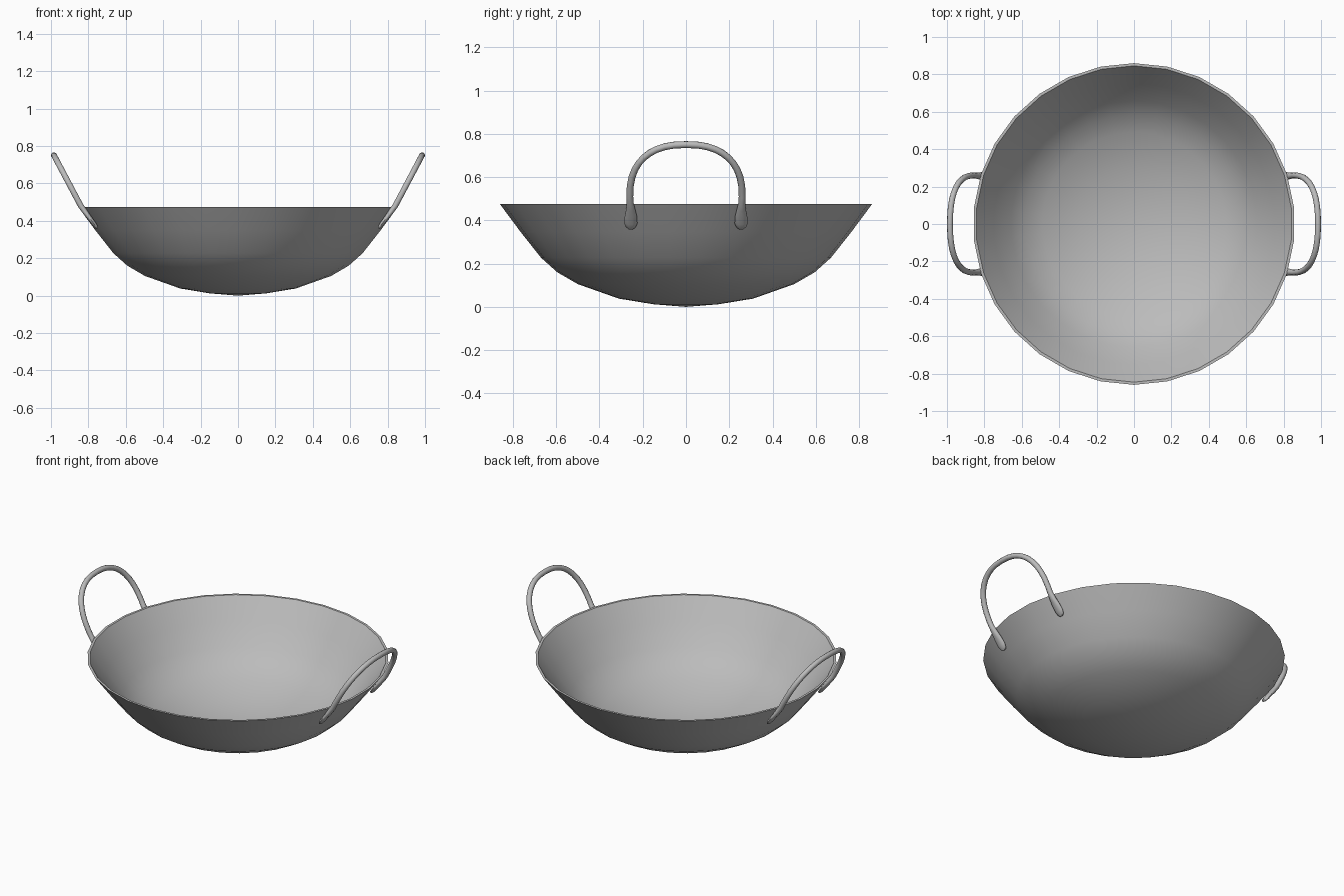
import bpy, bmesh, math
from mathutils import Vector

cube = bpy.data.objects.get("Cube")
if cube:
    bpy.data.objects.remove(cube, do_unlink=True)

SEGMENTS = 30
RIM_Z = 0.475

steel = bpy.data.materials.new("grey steel")
steel.use_nodes = True
GREY = (0.5, 0.5, 0.5, 1)
steel.diffuse_color = GREY
steel.node_tree.nodes["Principled BSDF"].inputs["Base Color"].default_value = GREY


def finish(name, bm, angle):
    """Turn the bmesh into a smooth shaded object."""
    bmesh.ops.recalc_face_normals(bm, faces=bm.faces)
    mesh = bpy.data.meshes.new(name)
    bm.to_mesh(mesh)
    bm.free()
    mesh.materials.append(steel)
    obj = bpy.data.objects.new(name, mesh)
    bpy.context.collection.objects.link(obj)
    bpy.ops.object.select_all(action="DESELECT")
    obj.select_set(True)
    bpy.context.view_layer.objects.active = obj
    bpy.ops.object.shade_smooth_by_angle(angle=math.radians(angle))
    return obj


def bridge(bm, a, b):
    n = len(a)
    for i in range(n):
        j = (i + 1) % n
        bm.faces.new((a[i], a[j], b[j], b[i]))


# Bowl: outer wall up to the rim, then the inner wall back down
outer = [(0.15, 0.012), (0.31, 0.038), (0.5, 0.105), (0.595, 0.16),
         (0.67, 0.227), (0.765, 0.347), (0.86, RIM_Z)]
inner = [(r * 0.983, z + 0.012 * (1 - z / RIM_Z)) for r, z in reversed(outer)]

bm = bmesh.new()
rings = []
for r, z in outer + inner:
    ring = []
    for i in range(SEGMENTS):
        a = math.pi / 2 + math.tau * i / SEGMENTS
        ring.append(bm.verts.new((r * math.cos(a), r * math.sin(a), z)))
    rings.append(ring)
for a, b in zip(rings, rings[1:]):
    bridge(bm, a, b)
for ring, z in ((rings[0], 0), (rings[-1], 0.012)):
    centre = bm.verts.new((0, 0, z))
    for i in range(SEGMENTS):
        bm.faces.new((ring[i], ring[(i + 1) % SEGMENTS], centre))
finish("bowl", bm, 40)


# Handles: a round arch whose ends flatten into pads on the wall
def lean(z):
    """Outward position of the handle at a given height."""
    if z < RIM_Z:
        return 0.838 - (RIM_Z - z) * 0.75
    return 0.838 + (z - RIM_Z) * 0.53


# Foot: side offset, height, half width, half depth
foot = [(0.255, 0.36, 0.012, 0.006), (0.255, 0.37, 0.024, 0.01),
        (0.255, 0.387, 0.03, 0.012), (0.255, 0.42, 0.028, 0.013),
        (0.256, 0.45, 0.021, 0.015), (0.258, 0.48, 0.016, 0.016)]
arch = []
STEPS = 20
for i in range(STEPS + 1):
    a = math.pi * i / STEPS
    c, s = math.cos(a), max(math.sin(a), 0)
    arch.append((math.copysign(0.26 * abs(c) ** 0.83, c),
                 0.51 + 0.24 * s ** 0.83, 0.016, 0.016))
path = foot + arch + [(-y, z, w, d) for y, z, w, d in reversed(foot)]


def handle(name, side, sides=10):
    bm = bmesh.new()
    points = [Vector((lean(z), y, z)) for y, z, w, d in path]
    rings = []
    for i, (p, (y, z, w, d)) in enumerate(zip(points, path)):
        tangent = (points[min(i + 1, len(points) - 1)] - points[max(i - 1, 0)]).normalized()
        out = Vector((0.87, 0, -0.49))
        out = (out - tangent * out.dot(tangent)).normalized()
        across = tangent.cross(out)
        ring = []
        for k in range(sides):
            a = math.tau * k / sides
            v = p + across * w * math.cos(a) + out * d * math.sin(a)
            ring.append(bm.verts.new((v.x * side, v.y, v.z)))
        rings.append(ring)
    for a, b in zip(rings, rings[1:]):
        bridge(bm, a, b)
    bm.faces.new(rings[0])
    bm.faces.new(rings[-1])
    finish(name, bm, 60)


handle("left_handle", 1)
handle("right_handle", -1)
